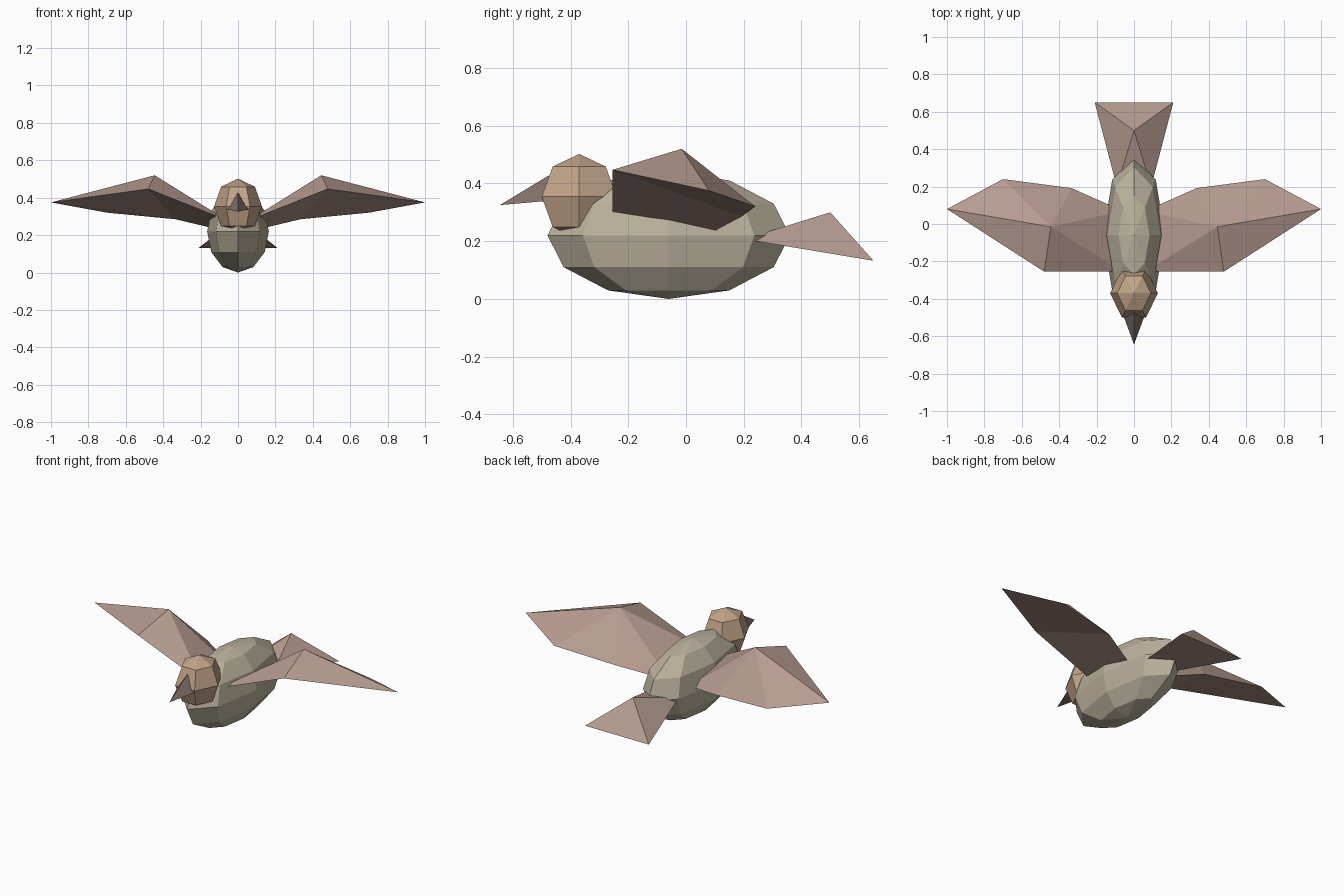
import bpy
from math import sin, cos, pi

if "Cube" in bpy.data.objects:
    bpy.data.objects.remove(bpy.data.objects["Cube"])


def material(name, rgb):
    m = bpy.data.materials.new(name)
    m.diffuse_color = (*rgb, 1)
    m.use_nodes = True
    m.node_tree.nodes["Principled BSDF"].inputs["Base Color"].default_value = m.diffuse_color
    return m


BODY = material("body_olive", (0.50, 0.45, 0.34))
HEAD = material("head_tan", (0.54, 0.37, 0.25))
FEATHER = material("feather_rose", (0.47, 0.33, 0.28))
BEAK = material("beak_brown", (0.22, 0.16, 0.14))


def make(name, verts, faces, mat):
    me = bpy.data.meshes.new(name)
    me.from_pydata(verts, [], faces)
    me.materials.append(mat)
    ob = bpy.data.objects.new(name, me)
    bpy.context.collection.objects.link(ob)
    return ob


def ellipsoid(name, centre, radii, segs, rings, mat):
    """Low-poly ball with vertices on the +x axis."""
    (cx, cy, cz), (rx, ry, rz) = centre, radii
    verts = [(cx, cy, cz - rz)]
    for i in range(1, rings):
        p = pi * i / rings
        for j in range(segs):
            a = 2 * pi * j / segs
            verts.append((cx + rx * sin(p) * cos(a),
                          cy + ry * sin(p) * sin(a), cz - rz * cos(p)))
    verts.append((cx, cy, cz + rz))
    top, faces = len(verts) - 1, []
    for j in range(segs):
        k = (j + 1) % segs
        faces.append((0, 1 + k, 1 + j))
        for i in range(rings - 2):
            b = 1 + i * segs
            faces.append((b + j, b + k, b + segs + k, b + segs + j))
        b = 1 + (rings - 2) * segs
        faces.append((b + j, b + k, top))
    return make(name, verts, faces, mat)


# Body and head
ellipsoid("body", (0, -0.06, 0.22), (0.165, 0.42, 0.22), 8, 6, BODY)
ellipsoid("head", (0, -0.37, 0.354), (0.128, 0.15, 0.148), 6, 4, HEAD)

# Beak: three-sided spike
make("beak",
     [(0, -0.645, 0.325), (0, -0.475, 0.428), (-0.062, -0.475, 0.34), (0.062, -0.475, 0.34)],
     [(0, 1, 2), (0, 3, 1), (0, 2, 3), (1, 3, 2)], BEAK)

# Wings: a raised peak fanned over the outline, closed underneath
outline = [(0.06, -0.255, 0.28), (0.48, -0.255, 0.447), (1.0, 0.08, 0.375),
           (0.70, 0.24, 0.32), (0.335, 0.192, 0.285), (0.06, 0.07, 0.22)]
peak = (0.445, -0.015, 0.52)
wing_faces = [(i, (i + 1) % 6, 6) for i in range(6)] + [(0, 5, 4, 1), (1, 4, 3, 2)]
for side, s in (("right", 1), ("left", -1)):
    verts = [(s * x, y, z) for x, y, z in outline + [peak]]
    faces = wing_faces if s == 1 else [f[::-1] for f in wing_faces]
    make("wing_" + side, verts, faces, FEATHER)

# Tail: flared wedge with a raised point
make("tail",
     [(-0.092, 0.2, 0.207), (0.092, 0.2, 0.207), (0.21, 0.65, 0.132),
      (-0.21, 0.65, 0.132), (0, 0.5, 0.3)],
     [(0, 1, 4), (1, 2, 4), (2, 3, 4), (3, 0, 4), (0, 3, 2, 1)], FEATHER)
